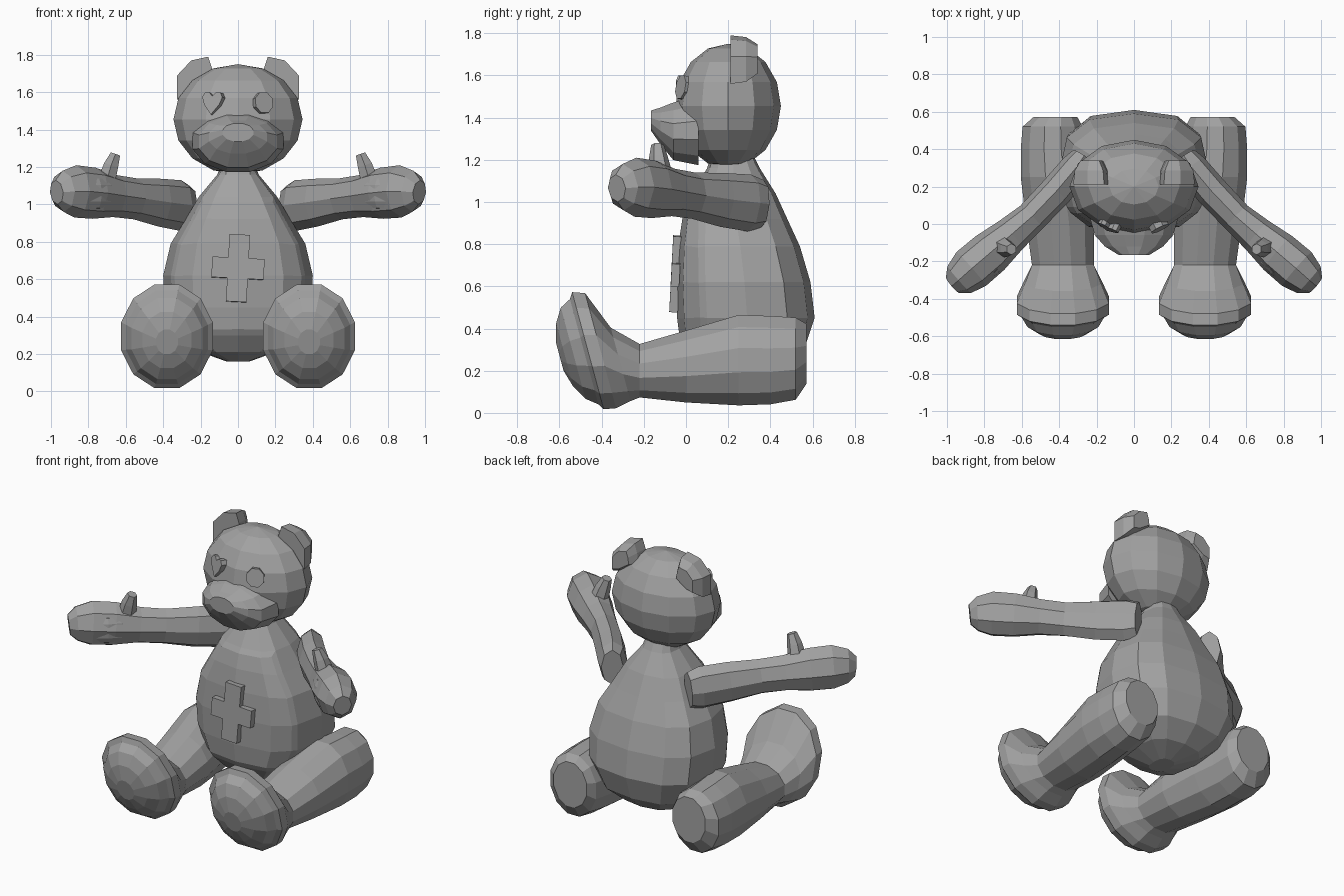
import bpy, bmesh
from math import sin, cos, pi, radians, copysign
from mathutils import Vector, Matrix

old = bpy.data.objects.get("Cube")
if old:
    bpy.data.objects.remove(old, do_unlink=True)

GREY = (0.36, 0.36, 0.36, 1)
mat = bpy.data.materials.new("plush grey")
mat.use_nodes = True
mat.diffuse_color = GREY
mat.node_tree.nodes["Principled BSDF"].inputs["Base Color"].default_value = GREY


def finish(name, bm):
    bmesh.ops.recalc_face_normals(bm, faces=bm.faces)
    me = bpy.data.meshes.new(name)
    bm.to_mesh(me)
    bm.free()
    me.materials.append(mat)
    ob = bpy.data.objects.new(name, me)
    bpy.context.collection.objects.link(ob)
    return ob


def loft(rings, sides, s=1, side_axis=None, power=1, phase=0):
    """Skin rings of (centre, half width, half height[, normal]); power below 1 squares them."""
    bm = bmesh.new()
    centres = [Vector(r[0]) for r in rings]
    angles = [2 * pi * (k + phase) / sides for k in range(sides)]
    grow = 1 / cos(pi * phase / sides)
    unit = [(grow * copysign(abs(cos(t)) ** power, cos(t)),
             grow * copysign(abs(sin(t)) ** power, sin(t))) for t in angles]
    loops = []
    for i, r in enumerate(rings):
        ahead = centres[min(i + 1, len(rings) - 1)] - centres[max(i - 1, 0)]
        n = Vector(r[3]) if len(r) > 3 else ahead
        n.normalize()
        u = Vector(side_axis) if side_axis else n.cross(Vector((0, 0, 1))).normalized()
        v = n.cross(u)
        pts = [centres[i] + u * r[1] * a + v * r[2] * b for a, b in unit]
        loops.append([bm.verts.new((s * p.x, p.y, p.z)) for p in pts])
    for a, b in zip(loops, loops[1:]):
        for k in range(sides):
            j = (k + 1) % sides
            bm.faces.new((a[k], a[j], b[j], b[k]))
    bm.faces.new(loops[0])
    bm.faces.new(loops[-1])
    bmesh.ops.recalc_face_normals(bm, faces=bm.faces)
    bm.normal_update()
    return bm


def ball(name, centre, radii, seg=12, rings=8, turn=None):
    bm = bmesh.new()
    bmesh.ops.create_uvsphere(bm, u_segments=seg, v_segments=rings, radius=1)
    m = Matrix.Translation(centre) @ (turn or Matrix()) @ Matrix.Diagonal((*radii, 1))
    bmesh.ops.transform(bm, matrix=m, verts=bm.verts)
    return finish(name, bm)


def plate(name, outline, steps, matrix):
    """Extrude an x-z outline backwards along y through (depth, scale) steps."""
    bm = bmesh.new()
    mid = sum((Vector((x, 0, z)) for x, z in outline), Vector()) / len(outline)
    loops = [[bm.verts.new(mid + (Vector((x, 0, z)) - mid) * scale + Vector((0, depth, 0)))
              for x, z in outline] for depth, scale in [(0, 1)] + steps]
    bm.faces.new(loops[0])
    bm.faces.new(loops[-1])
    for a, b in zip(loops, loops[1:]):
        for k in range(len(a)):
            j = (k + 1) % len(a)
            bm.faces.new((a[k], a[j], b[j], b[k]))
    bmesh.ops.transform(bm, matrix=matrix, verts=bm.verts)
    return finish(name, bm)


# Body: z, front y, back y, half width
profile = [(0.16, 0.17, 0.33, 0.06), (0.21, 0.06, 0.46, 0.20), (0.30, -0.01, 0.56, 0.32),
           (0.45, -0.03, 0.61, 0.39), (0.62, -0.035, 0.59, 0.40), (0.79, -0.025, 0.54, 0.36),
           (0.92, -0.005, 0.48, 0.28), (1.04, 0.03, 0.425, 0.21), (1.16, 0.10, 0.35, 0.11),
           (1.22, 0.12, 0.32, 0.09)]
body = loft([((0, (f + b) / 2, z), w, (b - f) / 2, (0, 0, 1)) for z, f, b, w in profile],
            12, side_axis=(1, 0, 0), power=0.75)
# Raised belly panel
belly = [f for f in body.faces
         if f.normal.y < -0.5 and 0.3 < f.calc_center_median().z < 1.04]
bmesh.ops.inset_region(body, faces=belly, thickness=0.035, depth=0.012, use_even_offset=True)
finish("body", body)

# Cross patch
a, w, h = 0.055, 0.14, 0.18
cross = [(-a, -h), (a, -h), (a, -a), (w, -a), (w, a), (a, a),
         (a, h), (-a, h), (-a, a), (-w, a), (-w, -a), (-a, -a)]
plate("belly_patch", cross, [(0.04, 1)],
      Matrix.Translation((0, -0.07, 0.66)) @ Matrix.Rotation(radians(3), 4, 'Y')
      @ Matrix.Rotation(radians(-3), 4, 'X'))

# Head and snout
ball("head", (0, 0.2, 1.455), (0.345, 0.25, 0.295), 12, 8)
back = (0, -1, 0)
snout = [((0, 0.06, 1.34), 0.25, 0.17, back), ((0, -0.06, 1.335), 0.215, 0.14, back),
         ((0, -0.12, 1.36), 0.16, 0.09, back), ((0, -0.165, 1.385), 0.085, 0.05, back)]
finish("snout", loft(snout, 12, side_axis=(1, 0, 0), phase=0.5))

# Eyes: a heart on one side, an octagon on the other
heart = [(0, -0.065), (0.045, -0.01), (0.06, 0.03), (0.045, 0.055), (0.02, 0.055), (0, 0.035),
         (-0.02, 0.055), (-0.045, 0.055), (-0.06, 0.03), (-0.045, -0.01)]
octagon = [(0.055 * cos(k * pi / 4 + pi / 8), 0.06 * sin(k * pi / 4 + pi / 8)) for k in range(8)]
for name, shape, s in (("right_eye", heart, -1), ("left_eye", octagon, 1)):
    plate(name, shape, [(0.05, 1)], Matrix.Translation((s * 0.14, -0.026, 1.545))
          @ Matrix.Rotation(radians(s * 26), 4, 'Z') @ Matrix.Rotation(radians(-10), 4, 'X'))

ear = [(0.13, 1.66), (0.14, 1.73), (0.16, 1.79), (0.25, 1.77), (0.325, 1.69), (0.325, 1.56), (0.25, 1.58)]

# Arm, leg and thumb rings for the +x side
arm = [((0.27, 0.36, 0.99), 0.065, 0.115), ((0.31, 0.30, 0.995), 0.085, 0.135),
       ((0.42, 0.17, 1.01), 0.088, 0.128), ((0.55, 0.035, 1.03), 0.085, 0.11),
       ((0.66, -0.06, 1.045), 0.098, 0.113), ((0.77, -0.155, 1.06), 0.118, 0.137),
       ((0.87, -0.24, 1.07), 0.12, 0.14), ((0.935, -0.298, 1.07), 0.095, 0.11),
       ((0.97, -0.328, 1.065), 0.055, 0.065)]
sole = (0, -0.965, -0.26)
leg = [((0.42, 0.572, 0.28), 0.12, 0.145, back), ((0.435, 0.52, 0.257), 0.165, 0.2, back),
       ((0.435, 0.40, 0.25), 0.175, 0.215, back), ((0.425, 0.25, 0.25), 0.185, 0.22, back),
       ((0.395, 0.0, 0.22), 0.185, 0.175, back), ((0.38, -0.22, 0.20), 0.17, 0.13, back),
       ((0.38, -0.31, 0.23), 0.21, 0.185, sole), ((0.38, -0.405, 0.295), 0.252, 0.29, sole),
       ((0.38, -0.465, 0.295), 0.252, 0.295, sole), ((0.38, -0.483, 0.29), 0.225, 0.265, sole),
       ((0.38, -0.535, 0.283), 0.195, 0.23, sole), ((0.38, -0.575, 0.275), 0.135, 0.16, sole),
       ((0.38, -0.598, 0.265), 0.06, 0.07, sole)]
lean = (-0.35, 0, 1)
thumb = [((0.705, -0.12, 1.12), 0.06, 0.055, lean), ((0.678, -0.13, 1.21), 0.045, 0.045, lean),
         ((0.655, -0.135, 1.27), 0.03, 0.03, lean)]

for side, s in (("left", 1), ("right", -1)):
    finish(side + "_arm", loft(arm, 8, s))
    finish(side + "_leg", loft(leg, 12, s, side_axis=(1, 0, 0), phase=0.5))
    finish(side + "_thumb", loft(thumb, 6, s))
    ball(side + "_palm", (s * 0.755, -0.24, 1.06), (0.13, 0.04, 0.09), 8, 6,
         Matrix.Rotation(radians(-s * 41), 4, 'Z'))
    plate(side + "_ear", [(s * x, z) for x, z in ear], [(0.075, 0.92), (0.13, 0.6)],
          Matrix.Translation((0, 0.21, 0)))
